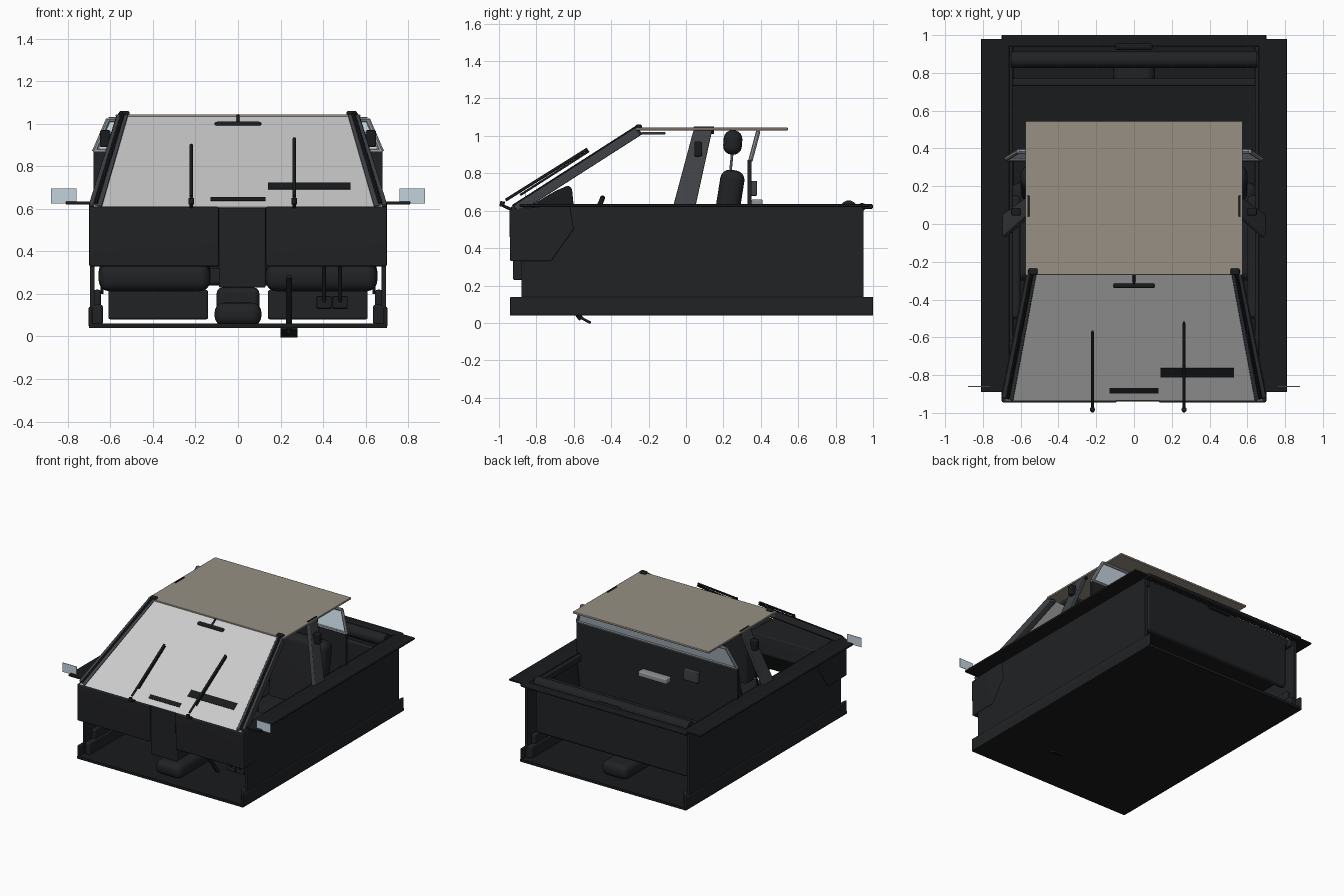
import bpy, bmesh, math
from mathutils import Vector

if "Cube" in bpy.data.objects:
    bpy.data.objects.remove(bpy.data.objects["Cube"])


def material(name, col):
    m = bpy.data.materials.new(name)
    m.diffuse_color = (*col, 1)
    m.use_nodes = True
    m.node_tree.nodes["Principled BSDF"].inputs["Base Color"].default_value = m.diffuse_color
    return m


BLACK = material("black_trim", (0.010, 0.011, 0.012))
DARK = material("dark_plastic", (0.015, 0.016, 0.018))
PILLAR = material("pillar_grey", (0.05, 0.053, 0.06))
BEIGE = material("headliner_beige", (0.31, 0.28, 0.23))
GLASS = material("windscreen_grey", (0.62, 0.62, 0.62))
PALE = material("pale_glass", (0.55, 0.65, 0.72))
FRAME = material("frame_grey", (0.28, 0.29, 0.31))


def finish(name, bm, mat, bevel=0, seg=3):
    bmesh.ops.recalc_face_normals(bm, faces=bm.faces[:])
    me = bpy.data.meshes.new(name)
    bm.to_mesh(me)
    bm.free()
    o = bpy.data.objects.new(name, me)
    bpy.context.collection.objects.link(o)
    me.materials.append(mat)
    if bevel:
        b = o.modifiers.new("bevel", "BEVEL")
        b.width, b.segments = bevel, seg
        b.limit_method = "ANGLE"
        for p in me.polygons:
            p.use_smooth = True
        o.modifiers.new("normals", "WEIGHTED_NORMAL")
    return o


def box(name, x, y, z, mat=DARK, bevel=0, rx=0, seg=3):
    """Box from ranges, optionally tilted about x through its centre."""
    bm = bmesh.new()
    bmesh.ops.create_cube(bm, size=1)
    for v in bm.verts:
        v.co = Vector((v.co.x * (x[1] - x[0]), v.co.y * (y[1] - y[0]), v.co.z * (z[1] - z[0])))
    o = finish(name, bm, mat, bevel, seg)
    o.location = ((x[0] + x[1]) / 2, (y[0] + y[1]) / 2, (z[0] + z[1]) / 2)
    o.rotation_euler.x = rx
    return o


def slab(name, pts, depth, mat, bevel=0):
    """Planar polygon extruded along a vector."""
    bm = bmesh.new()
    f = bm.faces.new([bm.verts.new(p) for p in pts])
    ext = bmesh.ops.extrude_face_region(bm, geom=[f])
    vs = [e for e in ext["geom"] if isinstance(e, bmesh.types.BMVert)]
    bmesh.ops.translate(bm, verts=vs, vec=depth)
    if not any(f.normal.length and f.is_valid and len(f.verts) == len(pts) for f in bm.faces):
        bm.faces.new(f.verts)
    return finish(name, bm, mat, bevel, 2)


def rod(name, a, b, r, mat=BLACK, n=12):
    a, b = Vector(a), Vector(b)
    bm = bmesh.new()
    bmesh.ops.create_cone(bm, cap_ends=True, segments=n, radius1=r, radius2=r, depth=(b - a).length)
    o = finish(name, bm, mat)
    o.location = (a + b) / 2
    o.rotation_euler = (b - a).to_track_quat("Z", "Y").to_euler()
    return o


def sx(s, a, b):
    return tuple(sorted((s * a, s * b)))


# Floor pan, tunnel and rear structure
box("floor_pan", (-.70, .70), (-.94, 1.0), (.04, .06), BLACK)
box("floor_tunnel", (-.11, .11), (-.86, .88), (.05, .16), DARK, .045, seg=4)
box("rear_header", (-.70, .70), (.94, 1.0), (.61, .635), BLACK, .008)
box("rear_latch_cover", (-.10, .10), (.92, .96), (.60, .64), BLACK, .015)
box("rear_panel", (-.64, .64), (.86, .91), (.24, .62), DARK, .024)
rod("rear_roll", (-.65, .87, .61), (.65, .87, .61), .045, DARK, 24)
box("cargo_ledge", (-.65, .65), (.73, .77), (.34, .60), DARK, .01)
box("cargo_floor", (-.64, .64), (.36, .76), (.32, .345), BLACK)

# Bulkhead and rear window
slab("bulkhead", [(-.65, .33, .34), (.65, .33, .34), (.68, .33, .62), (.68, .33, .87),
                  (-.68, .33, .87), (-.68, .33, .62)], (0, .02, 0), DARK)
slab("rear_window", [(-.66, .345, .87), (.66, .345, .87), (.60, .385, 1.02), (-.60, .385, 1.02)],
     (0, .006, 0), PALE)
rod("window_sill_frame", (-.68, .345, .87), (.68, .345, .87), .012, FRAME, 8)
rod("window_top_frame", (-.61, .385, 1.02), (.61, .385, 1.02), .012, FRAME, 8)
box("rear_lamp", (-.12, .12), (.35, .41), (.62, .66), FRAME, .008)
box("bulkhead_box", (-.36, -.24), (.345, .38), (.68, .76), PILLAR, .006)

# Roof and windscreen
box("roof_panel", (-.575, .575), (-.27, .545), (1.03, 1.045), BEIGE, .004, seg=2)
N = Vector((0, -.54, .84))        # outward normal of the windscreen


def scr(x, t, off=0):
    """Point on the windscreen plane: t from 0 at base to 1 at top."""
    return Vector((x, -.935 + .68 * t, .61 + .435 * t)) + N * off


slab("windscreen", [scr(-.68, 0), scr(.68, 0), scr(.53, 1), scr(-.53, 1)], -N * .006, GLASS)
for nm, x0, x1, t0, t1 in (("lower_strip", -.13, .13, .06, .10), ("upper_strip", .14, .53, .185, .255)):
    slab(nm, [scr(x0, t0), scr(x1, t0), scr(x1, t1), scr(x0, t1)], N * .004, BLACK)
for x, t in ((-.22, .57), (.265, .64)):
    rod("wiper_arm", scr(x, 0, .055), scr(x, t, .05), .008)
    slab("wiper_blade", [scr(x - .006, .1, .03), scr(x + .006, .1, .03),
                         scr(x + .006, t, .03), scr(x - .006, t, .03)], N * .012, BLACK)
    rod("wiper_pivot", (x, -.985, .622), (x, -.98, .65), .013)
    rod("wiper_spindle", (x, -.985, .63), (x, -.92, .60), .008)
box("rear_view_mirror", (-.11, .11), (-.34, -.31), (.985, 1.01), BLACK, .011)
rod("mirror_stem", (0, -.32, 1.0), (0, -.27, 1.04), .007)

# Dashboard
for nm, x in (("dash_passenger", (-.70, -.09)), ("dash_driver", (.13, .70))):
    slab(nm, [(x[0], -.94, .33), (x[0], -.945, .61), (x[0], -.62, .63), (x[0], -.60, .50),
              (x[0], -.72, .33)], (x[1] - x[0], 0, 0), DARK, .008)
box("dash_centre", (-.09, .13), (-.925, -.60), (.23, .61), DARK, .008)
slab("instrument_hood", [(.19, -.86, .61), (.19, -.70, .705), (.19, -.63, .735), (.19, -.61, .72),
                         (.19, -.60, .62)], (.30, 0, 0), BLACK, .01)
box("gear_console", (-.10, .10), (-.55, .15), (.10, .23), DARK, .025)
rod("gear_lever", (0, -.35, .22), (0, -.33, .36), .010)
box("gear_knob", (-.025, .025), (-.355, -.305), (.35, .40), BLACK, .02)

# Steering wheel, three spokes
bpy.ops.mesh.primitive_torus_add(major_radius=.17, minor_radius=.014, major_segments=40,
                                 minor_segments=10, location=(.34, -.51, .51),
                                 rotation=(math.radians(68), 0, 0))
wheel = bpy.context.object
wheel.name = "steering_wheel"
wheel.data.materials.append(BLACK)
bpy.ops.object.shade_smooth()
rod("steering_column", (.34, -.72, .43), (.34, -.50, .515), .03, BLACK, 16)
for a in (0, 180, 270):
    p = Vector((math.cos(math.radians(a)) * .165, math.sin(math.radians(a)) * .165, 0))
    rod("wheel_spoke", (.34, -.51, .51), Vector((.34, -.51, .51)) + wheel.rotation_euler.to_matrix() @ p, .014)

# Pedals
box("accelerator_pedal", (.20, .28), (-.585, -.505), (.012, .026), BLACK, .003, math.radians(-28))
rod("accelerator_arm", (.24, -.56, .02), (.24, -.75, .28), .014)
for x in (.405, .48):
    box("pedal_pad", (x - .035, x + .035), (-.66, -.64), (.13, .19), BLACK, .005, math.radians(-20))
    rod("pedal_arm", (x, -.65, .16), (x, -.76, .34), .009)

for s in (-1, 1):
    # Body sides, sills and flat top rails
    box("side_panel", sx(s, .675, .695), (-.88, .95), (.06, .625), DARK)
    box("outer_sill", sx(s, .685, .702), (-.94, 1.0), (.045, .14), DARK, .006)
    box("inner_sill", sx(s, .635, .68), (-.88, .95), (.055, .15), DARK, .012)
    box("sill_step", sx(s, .645, .68), (-.80, .90), (.14, .22), DARK, .012)
    box("top_rail", sx(s, .66, .81), (-.89, .98), (.62, .635), BLACK, .005)
    box("inner_rail", sx(s, .64, .67), (-.86, .94), (.57, .625), DARK, .01)
    box("door_armrest", sx(s, .60, .68), (-.50, .15), (.43, .50), DARK, .02)
    box("door_mirror", sx(s, .76, .88), (-.862, -.858), (.625, .695), PALE)
    # Windscreen pillar with a raised outer trim
    slab("front_pillar", [scr(s * .64, .0, .008), scr(s * .70, .03, .008), scr(s * .57, .98, .008),
                          scr(s * .515, 1, .008)], -N * .05, PILLAR, .005)
    rod("pillar_trim", scr(s * .67, .02, .004), scr(s * .542, .99, .004), .011, BLACK, 10)
    box("roof_corner_clip", sx(s, .51, .56), (-.27, -.235), (1.03, 1.06), BLACK, .008)
    # Centre pillar, belt anchor and belt
    slab("centre_pillar", [(s * .70, -.07, .62), (s * .70, .05, .62), (s * .575, .14, 1.03),
                           (s * .575, .04, 1.03)], (-s * .03, 0, 0), PILLAR, .006)
    box("belt_anchor", sx(s, .60, .65), (.045, .085), (.89, .97), BLACK, .008)
    rod("seat_belt", (s * .61, .065, .92), (s * .64, -.02, .20), .008, BLACK, 6)
    rod("window_side_frame", (s * .675, .345, .87), (s * .61, .385, 1.02), .012, FRAME, 8)
    box("grab_handle", sx(s, .553, .565), (.04, .15), (1.01, 1.05), BLACK, .004)
    box("sun_visor", sx(s, .10, .48), (-.24, -.11), (1.008, 1.022), PILLAR, .006)
    # Front seat
    box("seat_base", sx(s, .14, .61), (-.22, .20), (.08, .22), DARK, .012)
    box("seat_cushion", sx(s, .13, .655), (-.30, .22), (.22, .35), DARK, .05, math.radians(2), 4)
    box("seat_back", sx(s, .15, .60), (.15, .28), (.30, .82), DARK, .05, math.radians(-9), 4)
    box("headrest", sx(s, .26, .49), (.20, .30), (.90, 1.03), DARK, .045, math.radians(-4), 4)
    for x in (.32, .43):
        rod("headrest_post", (s * x, .235, .78), (s * x, .25, .94), .007, FRAME, 8)
